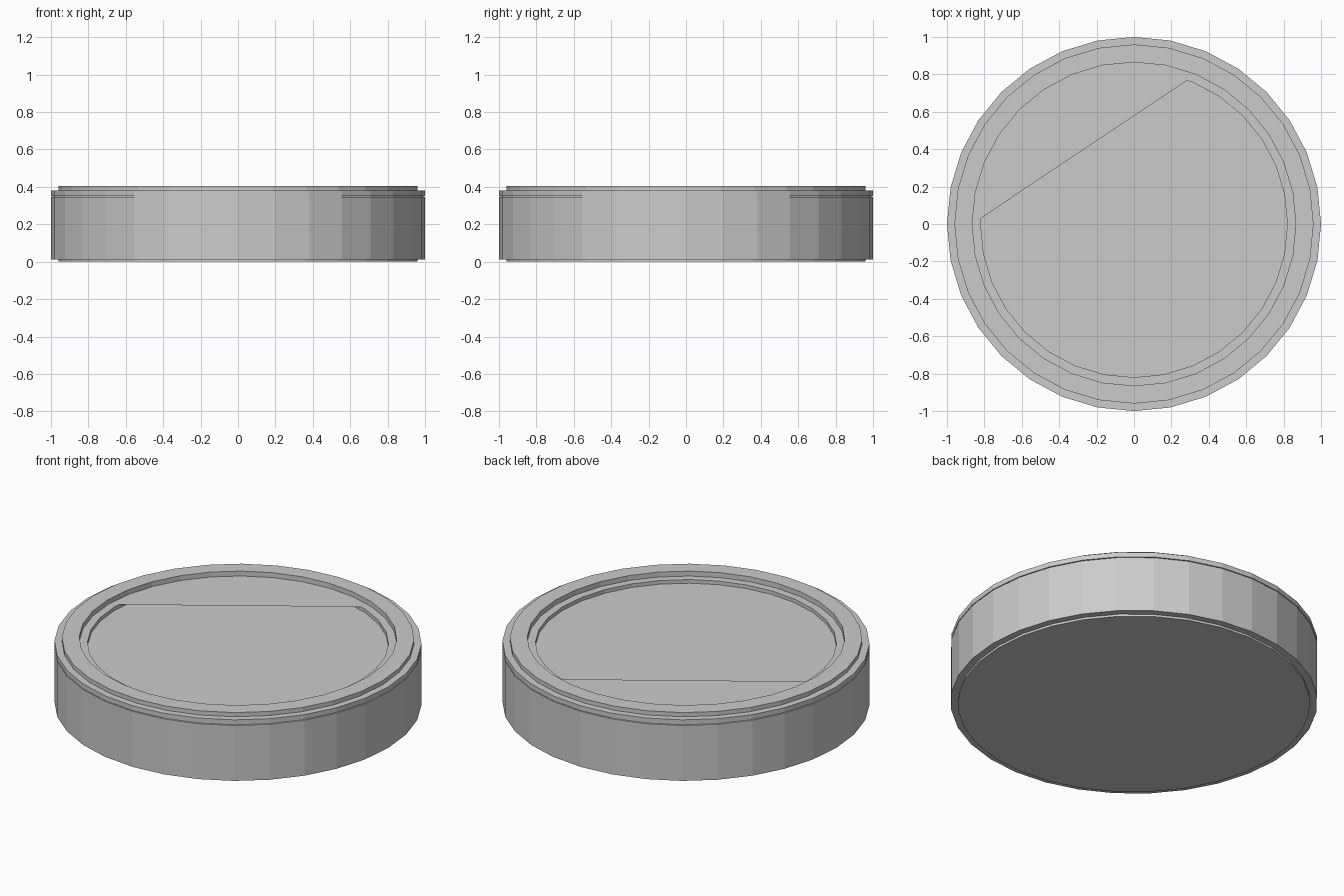
import bpy, bmesh
from math import cos, sin, tau

if "Cube" in bpy.data.objects:
    bpy.data.objects.remove(bpy.data.objects["Cube"])

SIDES = 32


def ring(bm, r, z):
    return [bm.verts.new((r * cos(tau * i / SIDES), r * sin(tau * i / SIDES), z))
            for i in range(SIDES)]


def finish(bm, name):
    mesh = bpy.data.meshes.new(name)
    bm.to_mesh(mesh)
    bm.free()
    obj = bpy.data.objects.new(name, mesh)
    bpy.context.collection.objects.link(obj)
    return obj


# Round dish: (radius, height) profile from underside, up the wall, into the recess
profile = [(0.96, 0.0), (0.96, 0.013), (1.0, 0.013), (1.0, 0.346),
           (0.993, 0.347), (0.993, 0.350), (1.0, 0.351), (1.0, 0.38),
           (0.96, 0.38), (0.96, 0.405), (0.865, 0.405), (0.865, 0.375),
           (0.82, 0.375), (0.82, 0.353)]
bm = bmesh.new()
rings = [ring(bm, r, z) for r, z in profile]
for a, b in zip(rings, rings[1:]):
    for i in range(SIDES):
        j = (i + 1) % SIDES
        bm.faces.new((a[i], a[j], b[j], b[i]))
bm.faces.new(rings[0][::-1])
bm.faces.new(rings[-1])
finish(bm, "round_dish")

# Flat cover over one segment of the recess, level with the inner ledge
bm = bmesh.new()
verts = [bm.verts.new((0.865 * cos(tau * i / SIDES), 0.865 * sin(tau * i / SIDES), 0.3755))
         for i in range(6, 17)]
bm.faces.new(verts)
finish(bm, "segment_cover")
